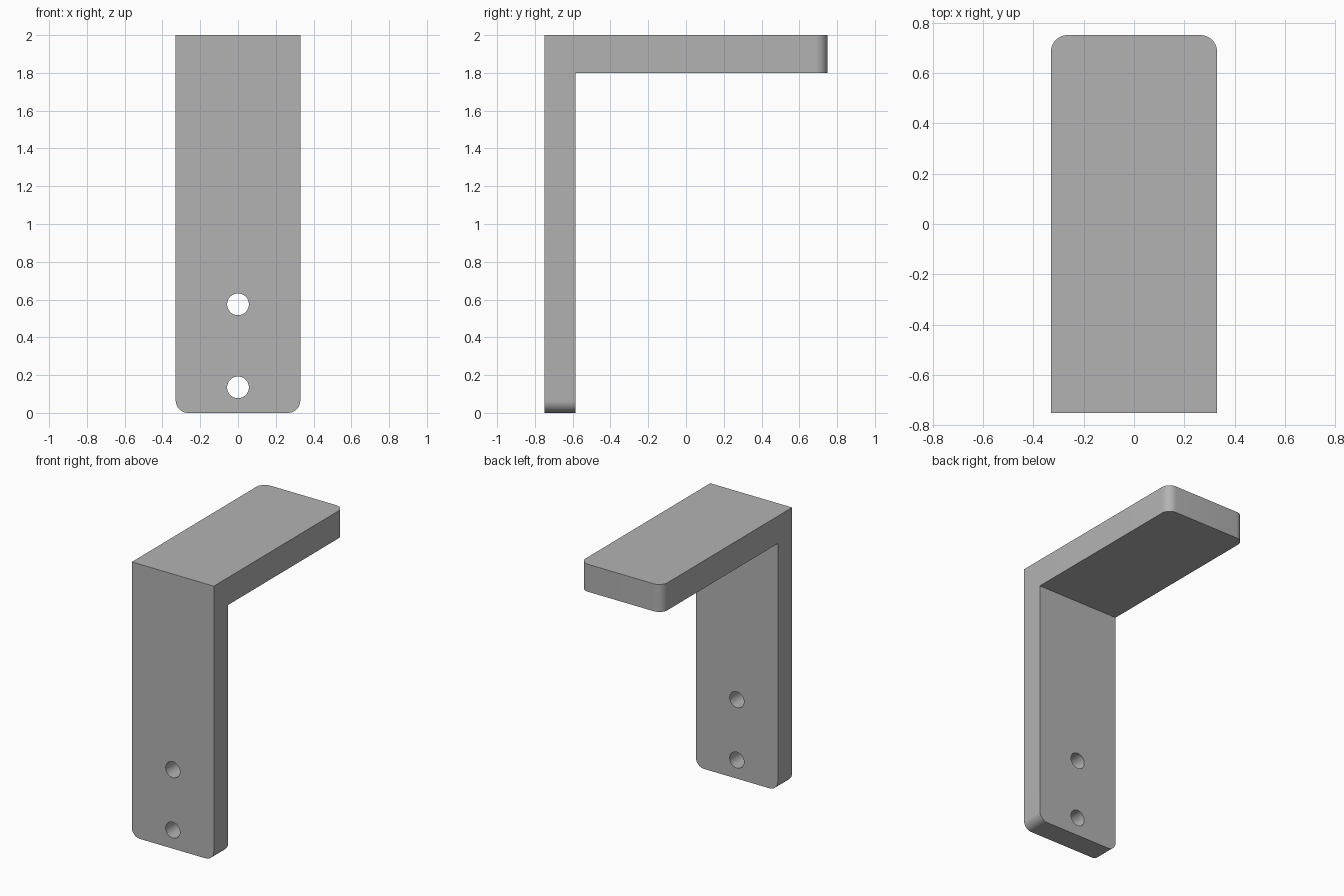
import bpy, bmesh, math

default = bpy.data.objects.get("Cube")
if default:
    bpy.data.objects.remove(default, do_unlink=True)

HALF_WIDTH, DEPTH, HEIGHT = 0.33, 0.75, 2.0
WALL_BACK, SHELF_BOTTOM = -0.585, 1.8
CORNER, HOLE = 0.066, 0.0575

grey = bpy.data.materials.new("bracket grey")
grey.use_nodes = True
colour = (0.45, 0.45, 0.45, 1)
grey.diffuse_color = colour
grey.node_tree.nodes["Principled BSDF"].inputs["Base Color"].default_value = colour

# L-shaped side profile, extruded across the width
profile = [(-DEPTH, 0), (WALL_BACK, 0), (WALL_BACK, SHELF_BOTTOM),
           (DEPTH, SHELF_BOTTOM), (DEPTH, HEIGHT), (-DEPTH, HEIGHT)]
bm = bmesh.new()
side = bm.faces.new([bm.verts.new((-HALF_WIDTH, y, z)) for y, z in profile])
extruded = bmesh.ops.extrude_face_region(bm, geom=[side])
moved = [v for v in extruded["geom"] if isinstance(v, bmesh.types.BMVert)]
bmesh.ops.translate(bm, verts=moved, vec=(2 * HALF_WIDTH, 0, 0))
bmesh.ops.recalc_face_normals(bm, faces=bm.faces)

# Round the free ends of the wall plate and the shelf
def is_free_corner(edge):
    a, b = (v.co for v in edge.verts)
    same_side = abs(a.x - b.x) < 1e-4
    at_foot = max(a.z, b.z) < 1e-4
    at_tip = min(a.y, b.y) > DEPTH - 1e-4
    return same_side and (at_foot or at_tip)

bmesh.ops.bevel(bm, geom=[e for e in bm.edges if is_free_corner(e)],
                offset=CORNER, segments=10, profile=0.5, affect='EDGES')
mesh = bpy.data.meshes.new("bracket")
bm.to_mesh(mesh)
bm.free()
mesh.materials.append(grey)
bracket = bpy.data.objects.new("bracket", mesh)
bpy.context.collection.objects.link(bracket)

# Screw holes through the wall plate
bpy.ops.object.select_all(action='DESELECT')
bpy.context.view_layer.objects.active = bracket
bracket.select_set(True)
for z in (0.135, 0.575):
    bpy.ops.mesh.primitive_cylinder_add(
        vertices=48, radius=HOLE, depth=0.4,
        location=(0, (WALL_BACK - DEPTH) / 2, z), rotation=(math.pi / 2, 0, 0))
    cutter = bpy.context.object
    cutter.name = "hole_cutter"
    cutter.hide_render = True
    cutter.data.materials.append(grey)
    bpy.ops.object.select_all(action='DESELECT')
    bracket.select_set(True)
    bpy.context.view_layer.objects.active = bracket
    cut = bracket.modifiers.new("screw hole", 'BOOLEAN')
    cut.object = cutter
    cut.operation = 'DIFFERENCE'
    cut.solver = 'EXACT'
    bpy.ops.object.modifier_apply(modifier=cut.name)
    bpy.data.objects.remove(cutter, do_unlink=True)

bpy.ops.object.shade_smooth_by_angle(angle=math.radians(30))
